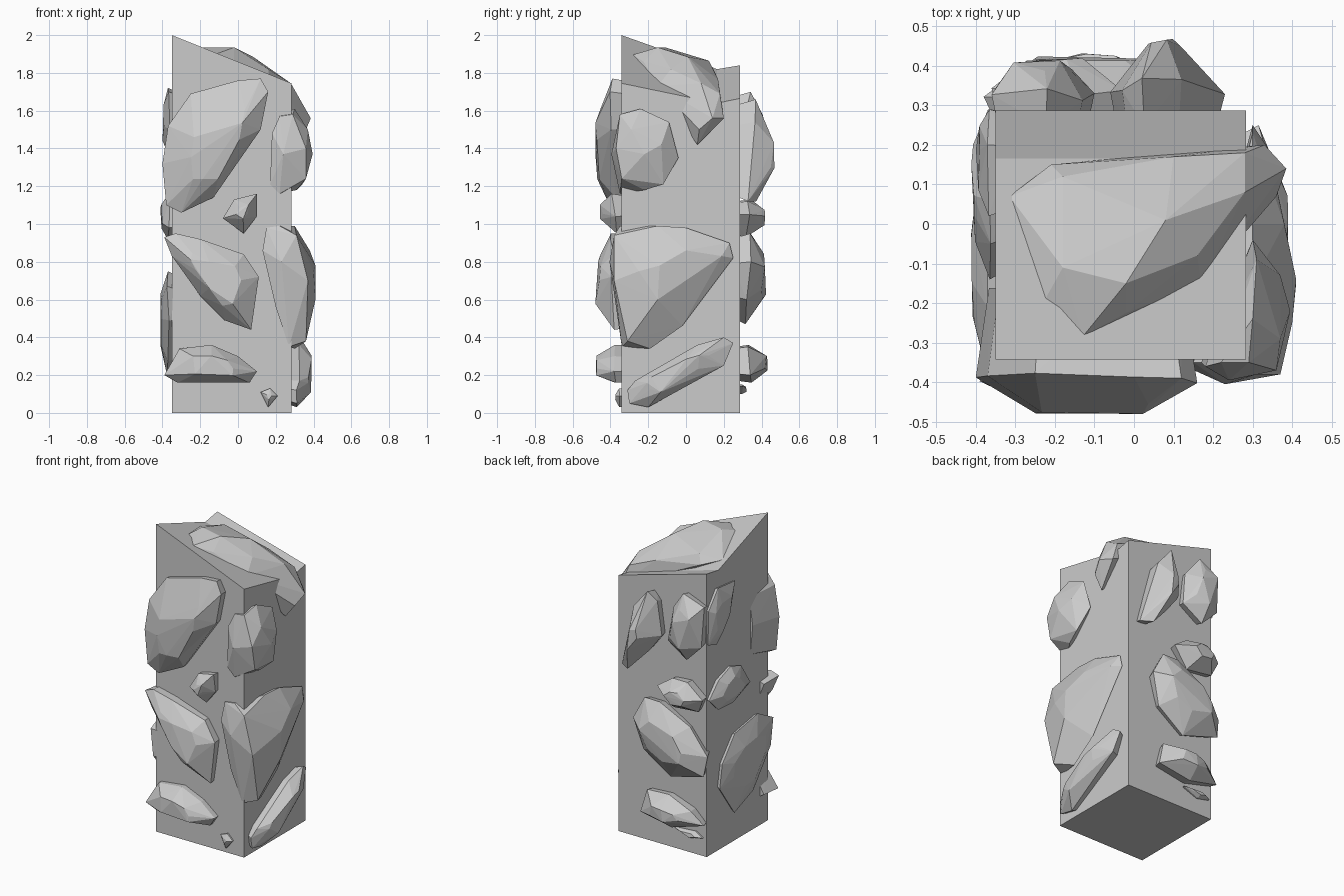
import bpy
import bmesh
import random
from mathutils import Vector

random.seed(11)

default_cube = bpy.data.objects.get("Cube")
if default_cube:
    bpy.data.objects.remove(default_cube, do_unlink=True)

# One plain stone colour
stone_grey = bpy.data.materials.new("stone_grey")
stone_grey.use_nodes = True
colour = (.6, .6, .6, 1)
stone_grey.diffuse_color = colour
stone_grey.node_tree.nodes["Principled BSDF"].inputs["Base Color"].default_value = colour

# Side planes of the pillar
LEFT, RIGHT, FRONT, BACK = -.35, .283, -.342, .287

# Map a position on a side (across, height, outward) into the scene
SIDES = {
    "front": lambda across, height, out: Vector((across, FRONT - out, height)),
    "back": lambda across, height, out: Vector((across, BACK + out, height)),
    "right": lambda across, height, out: Vector((RIGHT + out, across, height)),
    "left": lambda across, height, out: Vector((LEFT - out, across, height)),
}


def finish(name, bm):
    """Turn a bmesh into a flat shaded stone object."""
    bmesh.ops.recalc_face_normals(bm, faces=bm.faces)
    mesh = bpy.data.meshes.new(name)
    bm.to_mesh(mesh)
    bm.free()
    mesh.materials.append(stone_grey)
    obj = bpy.data.objects.new(name, mesh)
    bpy.context.collection.objects.link(obj)
    return obj


def hull(name, points):
    """Wrap points in a faceted convex stone."""
    bm = bmesh.new()
    for point in points:
        bm.verts.new(point)
    result = bmesh.ops.convex_hull(bm, input=bm.verts)
    loose = {item for key in ("geom_interior", "geom_unused") for item in result[key]
             if isinstance(item, bmesh.types.BMVert)}
    bmesh.ops.delete(bm, geom=list(loose), context="VERTS")
    return finish(name, bm)


def side_stone(name, side, outline, depth, sink=.04, root=.87, crown=.55, lean=(0, 0)):
    """Chipped boulder: buried root, wide shoulder and smaller jagged crown that may lean."""
    place = SIDES[side]
    rim = [Vector(p) for p in outline]
    middle = sum(rim, Vector((0, 0))) / len(rim)
    points = []
    for p in rim:
        base = middle.lerp(p, root)
        top = middle.lerp(p, crown * random.uniform(.8, 1.15)) + Vector(lean)
        points.append(place(base.x, base.y, -sink))
        points.append(place(p.x, p.y, depth * random.uniform(.2, .45)))
        points.append(place(top.x, top.y, depth * random.uniform(.8, 1.03)))
    return hull(name, points)


# Square pillar with a broken top: a long slope and a short rising lip at the back
FOLD = .165
bm = bmesh.new()
plan = [(LEFT, FRONT, 2), (RIGHT, FRONT, 1.745), (RIGHT, FOLD, 1.64),
        (RIGHT, BACK, 1.665), (LEFT, BACK, 1.84), (LEFT, FOLD, 1.82)]
floor = [bm.verts.new((x, y, 0)) for x, y, z in plan]
top = [bm.verts.new(p) for p in plan]
bm.faces.new(floor)
for i in range(len(plan)):
    j = (i + 1) % len(plan)
    bm.faces.new((floor[i], floor[j], top[j], top[i]))
bm.faces.new((top[0], top[1], top[2], top[5]))
bm.faces.new((top[2], top[3], top[4], top[5]))
finish("pillar", bm)

# Cap stone lying on the slope and hanging over the right side
hull("cap_stone", [
    (-.315, .07, 1.84), (-.21, .15, 1.81), (-.18, .12, 1.865), (-.23, -.2, 1.905),
    (-.13, -.285, 1.895), (-.18, -.11, 1.935), (-.02, -.15, 1.935),
    (-.02, -.225, 1.86), (.08, .01, 1.885), (.1, .17, 1.765), (.16, -.08, 1.82),
    (.17, -.15, 1.73), (.28, .18, 1.69), (.28, .08, 1.745), (.33, .2, 1.56),
    (.385, .14, 1.56), (.36, .07, 1.5), (.3, .06, 1.42), (.1, .05, 1.6),
])

# Front stones
side_stone("front_upper_stone", "front", [
    (-.4, 1.32), (-.38, 1.1), (-.3, 1.06), (-.13, 1.14), (.12, 1.5),
    (.16, 1.7), (.12, 1.77), (0, 1.76), (-.25, 1.69), (-.37, 1.52)],
    depth=.135, sink=.18, lean=(.03, -.03))
side_stone("front_small_stone", "front", [
    (-.08, 1.03), (-.02, 1.13), (.1, 1.16), (.1, 1.04), (.03, .95)],
    depth=.115, crown=.35)
side_stone("front_middle_stone", "front", [
    (-.39, .93), (-.33, .95), (-.2, .92), (.03, .84), (.11, .72),
    (.07, .44), (-.07, .49), (-.2, .62), (-.35, .83)],
    depth=.135, sink=.08, root=.95, lean=(.02, -.03))
side_stone("front_lower_stone", "front", [
    (-.39, .2), (-.31, .34), (-.14, .36), (0, .3), (.1, .22),
    (.06, .16), (-.32, .16)],
    depth=.13, sink=.08, root=.95)
side_stone("front_pebble", "front", [
    (.12, .11), (.17, .13), (.21, .09), (.16, .03)],
    depth=.035, crown=.3)

# Right stones, the first two wrapping the front corner
hull("right_upper_stone", [
    (.17, -.35, 1.21), (.18, -.36, 1.48), (.24, -.395, 1.37), (.22, -.35, 1.57),
    (.3, -.24, 1.61), (.29, -.35, 1.58), (.37, -.29, 1.5), (.395, -.22, 1.37),
    (.36, -.34, 1.24), (.22, -.35, 1.16), (.36, -.37, 1.4), (.31, -.09, 1.54),
    (.3, -.04, 1.35), (.34, -.12, 1.21), (.31, -.22, 1.18), (.37, -.13, 1.42),
])
hull("right_middle_stone", [
    (.13, -.36, .86), (.15, -.35, .98), (.22, -.35, .99), (.23, -.405, .8),
    (.31, -.38, .94), (.2, -.36, .56), (.27, -.34, .35), (.3, -.15, .99),
    (.3, 0, .98), (.3, .23, .9), (.3, .25, .82), (.34, .19, .83),
    (.3, -.02, .46), (.3, -.19, .34), (.36, -.31, .38), (.37, -.38, .7),
    (.4, -.25, .75), (.41, -.14, .78), (.41, -.15, .6), (.38, 0, .86),
])
side_stone("right_lower_stone", "right", [
    (-.31, .12), (-.27, .17), (.06, .36), (.2, .4), (.25, .37), (.2, .25),
    (-.2, .03), (-.3, .05)],
    depth=.105)

# Back stones
side_stone("back_upper_left_stone", "back", [
    (.23, 1.12), (.12, 1.54), (.02, 1.66), (-.03, 1.6), (-.06, 1.38),
    (.03, 1.26), (.16, 1.12)],
    depth=.19, crown=.3)
side_stone("back_upper_right_stone", "back", [
    (-.1, 1.36), (-.13, 1.58), (-.22, 1.7), (-.36, 1.64), (-.35, 1.38),
    (-.24, 1.27)],
    depth=.125)
side_stone("back_small_stone", "back", [
    (-.03, 1.05), (-.13, 1.12), (-.25, 1.13), (-.36, 1.04), (-.32, .95),
    (-.14, .93)],
    depth=.135, crown=.4)
side_stone("back_middle_stone", "back", [
    (.14, .8), (.06, .95), (-.05, .95), (-.25, .83), (-.38, .67),
    (-.36, .54), (-.11, .47), (.08, .6)],
    depth=.135)
side_stone("back_lower_stone", "back", [
    (.09, .2), (.05, .35), (-.11, .36), (-.28, .3), (-.36, .22), (-.14, .16)],
    depth=.145, crown=.4)
side_stone("back_pebble", "back", [
    (-.13, .14), (-.28, .15), (-.33, .12), (-.24, .1)],
    depth=.035)

# Left stones
side_stone("left_upper_stone", "left", [
    (.29, 1.6), (.2, 1.72), (.02, 1.7), (.06, 1.5), (.2, 1.35), (.29, 1.38)],
    depth=.05)
side_stone("left_middle_stone", "left", [
    (.29, 1.02), (.2, 1.12), (.06, 1.16), (-.05, 1.12), (-.14, .98),
    (.05, .92), (.2, .93)],
    depth=.06)
side_stone("left_lower_stone", "left", [
    (.19, .41), (.16, .56), (.03, .71), (-.21, .75), (-.36, .67),
    (-.35, .49), (-.16, .27), (.04, .2)],
    depth=.06)
